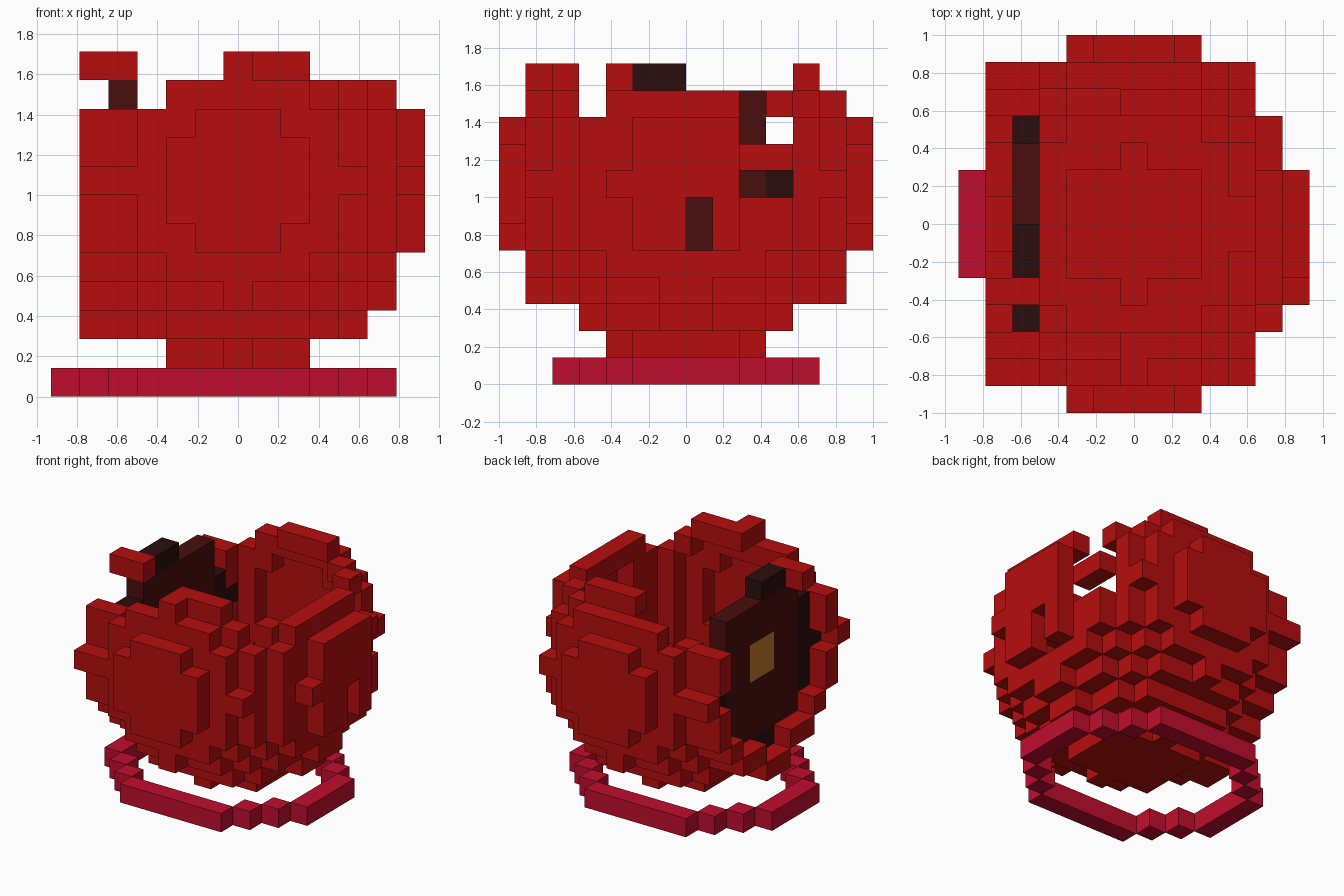
import bpy, bmesh

if "Cube" in bpy.data.objects:
    bpy.data.objects.remove(bpy.data.objects["Cube"], do_unlink=True)

U = 1 / 7                        # size of one block
ORIGIN = (-6.5 * U, -1.0, 0.0)   # corner of the block grid


def linear(c):
    c /= 255
    return c / 12.92 if c <= 0.04045 else ((c + 0.055) / 1.055) ** 2.4


def material(name, r, g, b):
    m = bpy.data.materials.new(name)
    col = (linear(r), linear(g), linear(b), 1)
    m.diffuse_color = col
    m.use_nodes = True
    bsdf = next(n for n in m.node_tree.nodes if n.type == 'BSDF_PRINCIPLED')
    bsdf.inputs["Base Color"].default_value = col
    bsdf.inputs["Roughness"].default_value = 0.8
    return m


RED = material("red", 183, 13, 13)
CRIMSON = material("crimson", 192, 13, 45)
MAROON = material("dark_maroon", 74, 13, 13)
BLACK = material("blackish_maroon", 43, 13, 13)
GOLD = material("dull_gold", 190, 120, 42)

# Each block side: its direction and its four corners
SIDES = {
    (1, 0, 0): ((1, 0, 0), (1, 1, 0), (1, 1, 1), (1, 0, 1)),
    (-1, 0, 0): ((0, 0, 0), (0, 0, 1), (0, 1, 1), (0, 1, 0)),
    (0, 1, 0): ((0, 1, 0), (0, 1, 1), (1, 1, 1), (1, 1, 0)),
    (0, -1, 0): ((0, 0, 0), (1, 0, 0), (1, 0, 1), (0, 0, 1)),
    (0, 0, 1): ((0, 0, 1), (1, 0, 1), (1, 1, 1), (0, 1, 1)),
    (0, 0, -1): ((0, 0, 0), (0, 1, 0), (1, 1, 0), (1, 0, 0)),
}


def shift(c, d):
    return (c[0] + d[0], c[1] + d[1], c[2] + d[2])


def build(name, cells, mats, pick=lambda c: 0):
    """Skin a set of grid cells with only their outer faces."""
    bm = bmesh.new()
    verts = {}
    for c in sorted(cells):
        for d, corners in SIDES.items():
            if shift(c, d) in cells:
                continue
            loop = []
            for q in corners:
                p = shift(c, q)
                if p not in verts:
                    verts[p] = bm.verts.new([ORIGIN[a] + p[a] * U for a in range(3)])
                loop.append(verts[p])
            bm.faces.new(loop).material_index = pick(c)
    me = bpy.data.meshes.new(name)
    bm.to_mesh(me)
    bm.free()
    for m in mats:
        me.materials.append(m)
    ob = bpy.data.objects.new(name, me)
    bpy.context.collection.objects.link(ob)
    return ob


def box(i0, i1, j0, j1, k0, k1):
    return {(i, j, k) for i in range(i0, i1 + 1)
            for j in range(j0, j1 + 1) for k in range(k0, k1 + 1)}


def inside(c):
    """Ellipsoid test for a grid cell."""
    return ((c[0] - 6) / 6.5) ** 2 + ((c[1] - 6.5) / 7) ** 2 + ((c[2] - 7) / 6.5) ** 2 <= 1


def enclosed(c, dirs):
    return all(inside(shift(c, d)) for d in dirs)


solid = {c for c in box(0, 12, 0, 13, 1, 13) if inside(c)}
flat_dirs = [d for d in SIDES if d[0] == 0]

# Hollow round body, open on one side, with a broken top
shell = {c for c in solid if c[0] >= 3 and not enclosed(c, SIDES)}
shell = {c for c in shell if c[2] <= 9 or (c[2] == 10 and c[0] >= 4 and c[1] != 3)}
shell |= box(6, 6, 1, 2, 11, 11) | box(7, 8, 2, 2, 11, 11) | box(6, 8, 11, 11, 11, 11)
shell -= box(12, 12, 7, 7, 5, 6)       # slot in the side
shell -= box(11, 12, 9, 10, 7, 7)      # lower crack
shell -= box(11, 12, 9, 10, 9, 9) | box(11, 11, 9, 9, 10, 10)   # upper crack
build("body_shell", shell, [RED])

# Two-block-deep lip around the opening
slice2 = {c for c in solid if c[0] == 2}
rim = {c for c in slice2 if not enclosed(c, flat_dirs)}
lip = {c for c in rim if c[2] <= 9}
lip |= {shift(c, (-1, 0, 0)) for c in lip}
lip |= box(1, 2, 4, 4, 11, 11)
build("opening_lip", lip, [RED])

# Dark round hatch with a gold centre
hatch = {c for c in slice2 - rim if c[2] <= 10 and not (c[2] == 10 and c[1] in (3, 10))}
hatch |= box(2, 2, 5, 6, 11, 11)
hatch -= {(2, 10, 9)}


def hatch_colour(c):
    if c[1] in (6, 7) and c[2] in (7, 8):
        return 2
    return 0 if 4 <= c[1] <= 9 and 4 <= c[2] <= 10 else 1


build("hatch", hatch, [MAROON, BLACK, GOLD], hatch_colour)

# Stepped base ring, one quarter mirrored both ways
quarter = box(3, 5, 2, 2, 0, 0) | {(2, 3, 0), (1, 4, 0), (0, 5, 0), (0, 6, 0)}
half = quarter | {(11 - i, j, k) for i, j, k in quarter}
build("base_ring", half | {(i, 13 - j, k) for i, j, k in half}, [CRIMSON])
